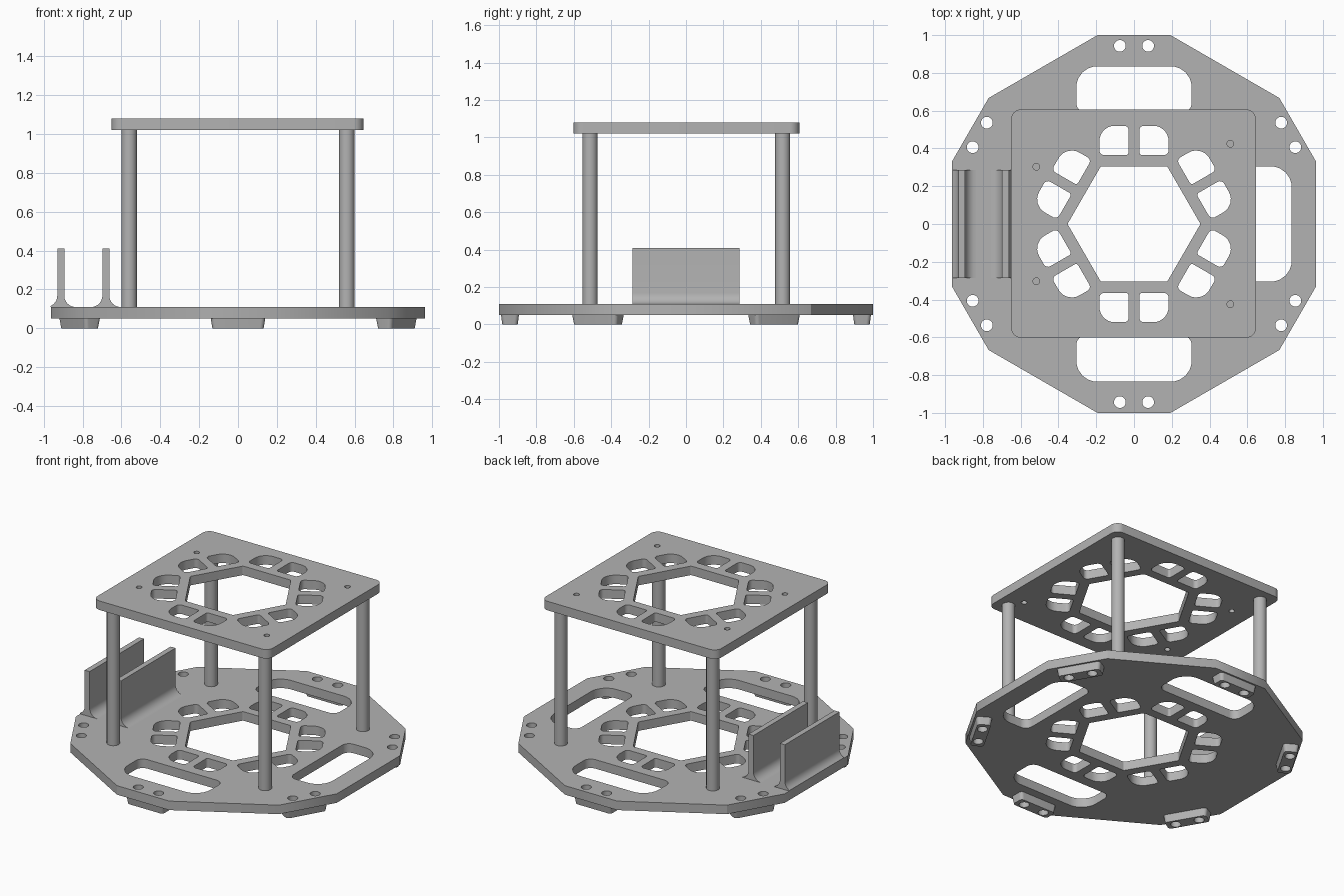
import bpy
import bmesh
from math import sin, cos, tan, pi, radians
from mathutils import Vector, Matrix

cube = bpy.data.objects.get("Cube")
if cube:
    bpy.data.objects.remove(cube, do_unlink=True)

grey = bpy.data.materials.new("plain grey")
grey.use_nodes = True
colour = (0.45, 0.45, 0.45, 1)
grey.diffuse_color = colour
grey.node_tree.nodes["Principled BSDF"].inputs["Base Color"].default_value = colour


def circle(x, y, r, n=32):
    return [Vector((x + r * cos(2 * pi * i / n), y + r * sin(2 * pi * i / n))) for i in range(n)]


def rounded(corners, radii, steps=6):
    """Polygon with a true arc at every corner."""
    pts = [Vector(c) for c in corners]
    if not isinstance(radii, (list, tuple)):
        radii = [radii] * len(pts)
    out = []
    for i, (p, r) in enumerate(zip(pts, radii)):
        u = (pts[i - 1] - p).normalized()
        v = (pts[(i + 1) % len(pts)] - p).normalized()
        half = u.angle(v) / 2
        c = p + (u + v).normalized() * r / sin(half)
        a, b = p + u * r / tan(half) - c, p + v * r / tan(half) - c
        out += [c + a.lerp(b, k / steps).normalized() * r for k in range(steps + 1)]
    return out


def rect(x0, x1, y0, y1, radii):
    return rounded([(x0, y0), (x1, y0), (x1, y1), (x0, y1)], radii)


def turn(loop, degrees):
    m = Matrix.Rotation(radians(degrees), 2)
    return [m @ p for p in loop]


def slab(name, loops, z0, z1):
    """Flat plate: first loop is the outline, the others are holes."""
    cu = bpy.data.curves.new(name, 'CURVE')
    cu.dimensions = '2D'
    cu.fill_mode = 'BOTH'
    cu.extrude = (z1 - z0) / 2
    for loop in loops:
        s = cu.splines.new('POLY')
        s.points.add(len(loop) - 1)
        for pt, p in zip(s.points, loop):
            pt.co = (p.x, p.y, 0, 1)
        s.use_cyclic_u = True
    tmp = bpy.data.objects.new(name, cu)
    bpy.context.collection.objects.link(tmp)
    dg = bpy.context.evaluated_depsgraph_get()
    me = bpy.data.meshes.new_from_object(tmp.evaluated_get(dg))
    bpy.data.objects.remove(tmp, do_unlink=True)
    me.transform(Matrix.Translation((0, 0, (z0 + z1) / 2)))
    bm = bmesh.new()
    bm.from_mesh(me)
    bmesh.ops.remove_doubles(bm, verts=bm.verts, dist=1e-5)
    bmesh.ops.recalc_face_normals(bm, faces=bm.faces)
    bm.to_mesh(me)
    bm.free()
    me.materials.clear()
    me.materials.append(grey)
    ob = bpy.data.objects.new(name, me)
    bpy.context.collection.objects.link(ob)
    return ob


# Shared cut-outs: central hexagon, six pairs of windows, four post sockets
SIXTHS = range(0, 360, 60)
windows = [rounded([(0.352 * cos(radians(a)), 0.352 * sin(radians(a))) for a in SIXTHS], 0.015)]
for a in SIXTHS:
    windows.append(turn(rect(0.028, 0.183, 0.365, 0.52, [0.015, 0.025, 0.08, 0.025]), a))
    windows.append(turn(rect(-0.183, -0.028, 0.365, 0.52, [0.025, 0.015, 0.025, 0.08]), a))
posts = [(x, y) for x in (-0.56, 0.56) for y in (-0.513, 0.517)]
sockets = [circle(x, y, 0.04) for x, y in posts]

# Base plate: twelve-sided, with three large slots and bolt holes
outline = []
for a in SIXTHS:
    outline += turn([Vector((0.193, 1)), Vector((-0.193, 1))], a)
bolts = [circle(x, 0.943, 0.031) for x in (-0.075, 0.075)]
base_holes = [turn(b, a) for a in SIXTHS for b in bolts]
slot = rect(-0.305, 0.305, 0.59, 0.835, [0.05, 0.05, 0.11, 0.11])
base_holes += [turn(slot, a) for a in (0, 180, 270)]
parts = [slab("base_plate", [outline] + windows + sockets + base_holes, 0.05, 0.11)]

# Top plate with four small screw holes
screws = [circle(x, y, 0.018, 16) for x, y in
          ((0.51, 0.425), (0.51, -0.425), (-0.517, 0.303), (-0.517, -0.303))]
top = rect(-0.65, 0.645, -0.602, 0.606, 0.05)
parts.append(slab("top_plate", [top] + windows + sockets + screws, 1.02, 1.08))

# Posts
for i, (x, y) in enumerate(posts):
    parts.append(slab(f"post_{i + 1}", [circle(x, y, 0.04)], 0.05, 1.08))

# Feet: drilled pads flaring slightly towards the plate
for i, a in enumerate(SIXTHS):
    foot = slab(f"foot_{i + 1}", [rect(-0.132, 0.132, 0.9, 0.982, 0.02)] + bolts, 0, 0.05)
    for v in foot.data.vertices:
        if v.co.z > 0.04 and (Vector((abs(v.co.x), v.co.y)) - Vector((0.075, 0.943))).length > 0.033:
            v.co.x *= 1.06
            v.co.y += 0.007 if v.co.y > 0.941 else -0.007
    foot.data.transform(Matrix.Rotation(radians(a), 4, 'Z'))
    parts.append(foot)


# Holder walls: upright profile with concave fillets at the foot
def fillet(x, side, reach):
    r = 0.058
    return [Vector((x + side * min(reach, r - r * cos(t * pi / 16)), 0.11 + r - r * sin(t * pi / 16)))
            for t in range(9)]


for name, x, reach in (("outer_holder_wall", -0.93, 0.034), ("inner_holder_wall", -0.698, 0.06)):
    w = x + 0.036
    profile = [Vector((w, 0.41)), Vector((x, 0.41))] + fillet(x, -1, reach)
    profile += list(reversed(fillet(w, 1, 0.06)))
    wall = slab(name, [profile], -0.287, 0.287)
    wall.data.transform(Matrix.Rotation(pi / 2, 4, 'X'))
    parts.append(wall)

# Smooth the round surfaces, keep edges crisp
bpy.ops.object.select_all(action='DESELECT')
for ob in parts:
    ob.select_set(True)
bpy.context.view_layer.objects.active = parts[0]
bpy.ops.object.shade_smooth_by_angle(angle=radians(30))
